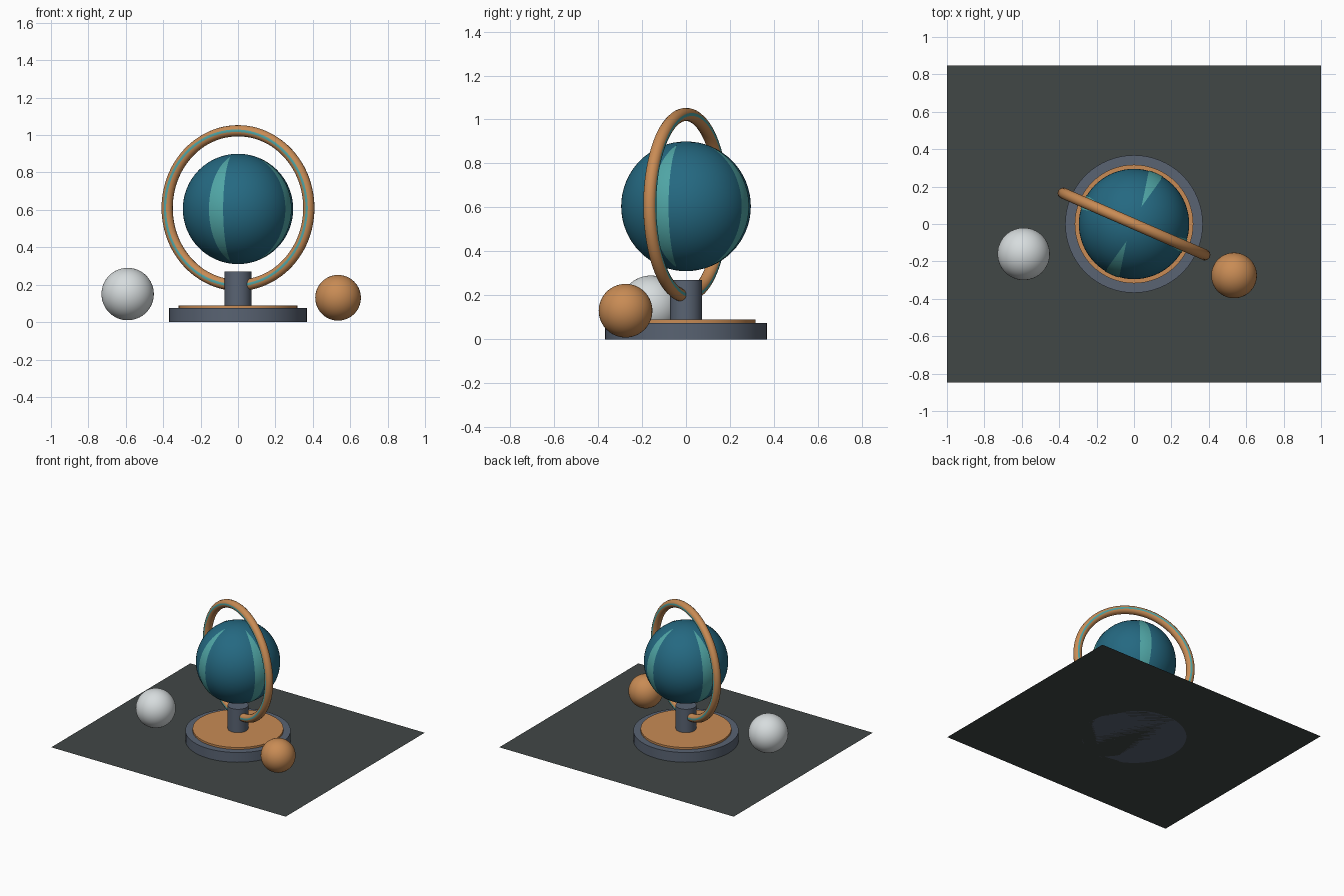
import bpy
import bmesh
from math import sin, cos, pi, radians, asin

cube = bpy.data.objects.get("Cube")
if cube:
    bpy.data.objects.remove(cube, do_unlink=True)

TURN = radians(-23.5)      # heading shared by the ring and the globe bands
GLOBE_Z, GLOBE_R = 0.605, 0.295


def material(name, rgb):
    m = bpy.data.materials.new(name)
    m.use_nodes = True
    colour = (*rgb, 1)
    m.diffuse_color = colour
    for node in m.node_tree.nodes:
        if node.type == 'BSDF_PRINCIPLED':
            node.inputs["Base Color"].default_value = colour
    return m


slate = material("slate grey", (0.10, 0.125, 0.17))
copper = material("copper orange", (0.58, 0.26, 0.09))
deep_teal = material("deep teal", (0.018, 0.14, 0.22))
pale_teal = material("pale teal", (0.08, 0.38, 0.38))
white = material("soft white", (0.68, 0.72, 0.73))
ground = material("charcoal", (0.053, 0.063, 0.061))


def finish(name, *mats):
    ob = bpy.context.object
    ob.name = name
    for m in mats:
        ob.data.materials.append(m)
    bpy.ops.object.shade_smooth_by_angle(angle=radians(35))
    return ob


def cylinder(name, radius, z0, z1, mat):
    bpy.ops.mesh.primitive_cylinder_add(
        vertices=64, radius=radius, depth=z1 - z0, location=(0, 0, (z0 + z1) / 2))
    return finish(name, mat)


def ball(name, radius, centre, mat):
    bpy.ops.mesh.primitive_uv_sphere_add(
        segments=64, ring_count=32, radius=radius, location=centre)
    return finish(name, mat)


# Ground sheet
bpy.ops.mesh.primitive_plane_add(size=2)
sheet = finish("ground_sheet", ground)
sheet.scale.y = 0.847

# Stand
cylinder("base", 0.368, 0, 0.075, slate)
cylinder("base_disc", 0.317, 0.075, 0.09, copper)
cylinder("column", 0.072, 0.09, 0.27, slate)

# Globe and the two loose balls
ball("globe", GLOBE_R, (0, 0, GLOBE_Z), deep_teal)
ball("white_ball", 0.14, (-0.59, -0.16, 0.15), white)
ball("copper_ball", 0.122, (0.535, -0.275, 0.13), copper)

# Upright ring, with a stripe along the middle of both flat sides
bpy.ops.mesh.primitive_torus_add(
    major_segments=96, minor_segments=14, major_radius=0.413, minor_radius=0.03,
    location=(0, 0, 0.61))
ring = finish("ring", copper, pale_teal)
for face in ring.data.polygons:
    face.material_index = int(abs(face.normal.z) > 0.98)
ring.rotation_euler = (pi / 2, 0, TURN)


# Tapered bands lying on the globe from near one pole to near the other
def globe_bands(name, count=4, rows=32, cols=4):
    bm = bmesh.new()
    radius = GLOBE_R + 0.002
    tip = asin(0.34)
    for k in range(count):
        heading = TURN + k * 2 * pi / count
        grid = []
        for i in range(rows + 1):
            theta = tip + (pi - 2 * tip) * i / rows
            half = radians(8) * max(0, 1 - sin(tip) / sin(theta)) / (1 - sin(tip))
            grid.append([])
            for j in range(cols + 1):
                a = heading + half * (2 * j / cols - 1)
                grid[-1].append(bm.verts.new((
                    radius * sin(theta) * cos(a), radius * sin(theta) * sin(a),
                    GLOBE_Z + radius * cos(theta))))
        for r0, r1 in zip(grid, grid[1:]):
            for j in range(cols):
                bm.faces.new((r0[j], r1[j], r1[j + 1], r0[j + 1]))
    bmesh.ops.remove_doubles(bm, verts=bm.verts, dist=0.00001)
    for f in bm.faces:
        f.smooth = True
    mesh = bpy.data.meshes.new(name)
    bm.to_mesh(mesh)
    bm.free()
    mesh.materials.append(pale_teal)
    bpy.context.collection.objects.link(bpy.data.objects.new(name, mesh))


globe_bands("globe_bands")
